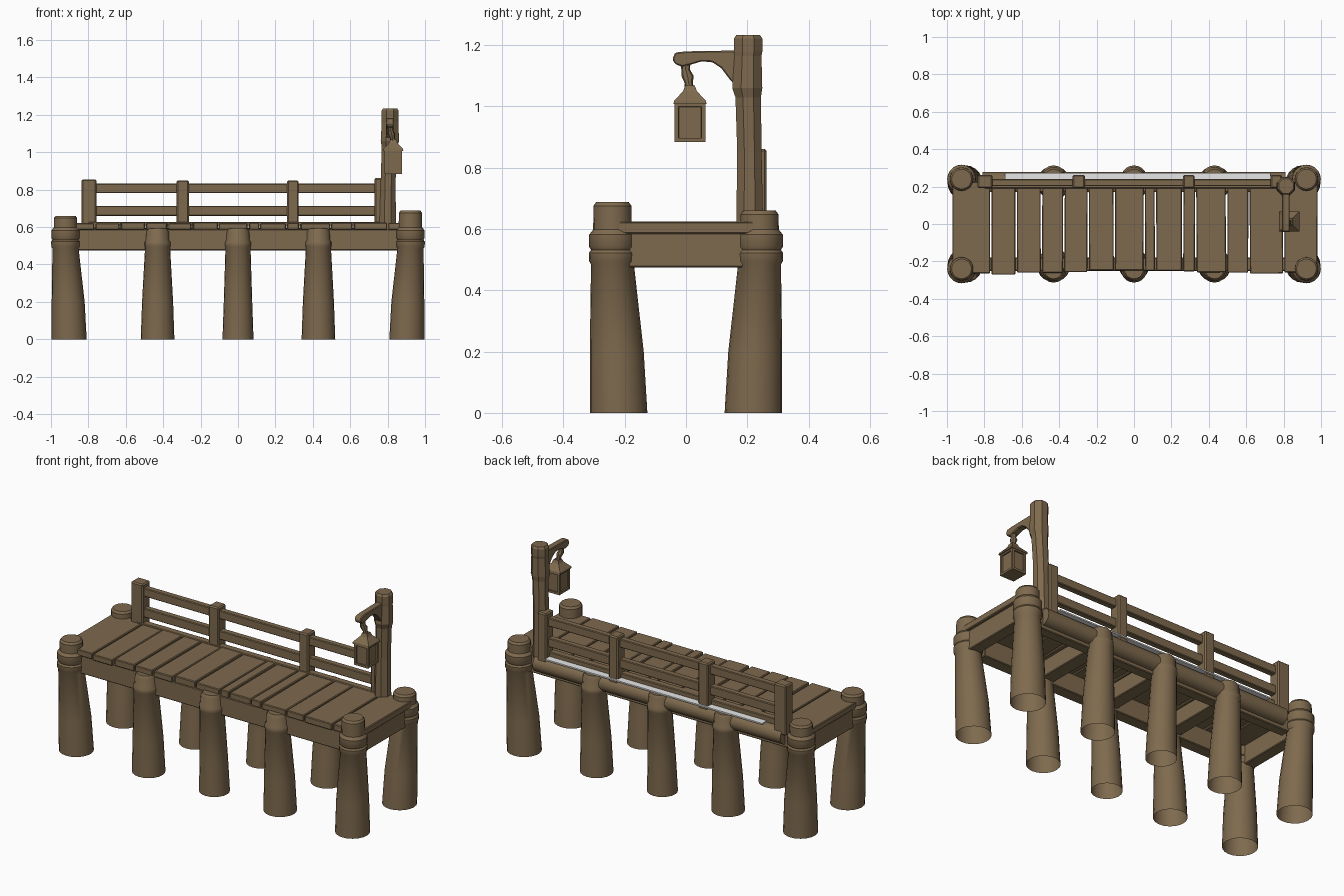
import bpy, bmesh, math, random
from mathutils import Vector, Matrix

if "Cube" in bpy.data.objects:
    bpy.data.objects.remove(bpy.data.objects["Cube"])
random.seed(4)

def material(name, col):
    m = bpy.data.materials.new(name)
    m.diffuse_color = (*col, 1)
    m.use_nodes = True
    m.node_tree.nodes["Principled BSDF"].inputs["Base Color"].default_value = m.diffuse_color
    return m

WOOD = material("brown wood", (0.21, 0.144, 0.076))
WHITE = material("pale strip", (0.8, 0.8, 0.8))

def finish(bm, name, mat=WOOD, smooth=False, bevel=0):
    bmesh.ops.recalc_face_normals(bm, faces=bm.faces)
    me = bpy.data.meshes.new(name)
    bm.to_mesh(me)
    bm.free()
    me.materials.append(mat)
    ob = bpy.data.objects.new(name, me)
    bpy.context.collection.objects.link(ob)
    if bevel:
        b = ob.modifiers.new("bevel", 'BEVEL')
        b.width = bevel
        b.segments = 1
    if smooth:
        bpy.context.view_layer.objects.active = ob
        ob.select_set(True)
        bpy.ops.object.shade_smooth_by_angle(angle=math.radians(35))
        ob.select_set(False)
    return ob

def box(name, x0, x1, y0, y1, z0, z1, mat=WOOD, bevel=0.004, rot=0):
    bm = bmesh.new()
    bmesh.ops.create_cube(bm, size=1)
    c = Vector(((x0 + x1) / 2, (y0 + y1) / 2, (z0 + z1) / 2))
    for v in bm.verts:
        p = Vector((v.co.x * (x1 - x0), v.co.y * (y1 - y0), v.co.z * (z1 - z0)))
        v.co = c + Matrix.Rotation(rot, 3, 'Z') @ p
    return finish(bm, name, mat, bevel=bevel)

def loft(name, rings, n=20, bottom=False, phase=0.0, smooth=True):
    """Rings of (z, radius, centre x, centre y) skinned together."""
    bm = bmesh.new()
    loops = []
    for z, r, cx, cy in rings:
        loops.append([bm.verts.new((cx + r * math.cos(phase + 2 * math.pi * i / n),
                                    cy + r * math.sin(phase + 2 * math.pi * i / n), z))
                      for i in range(n)])
    for a, b in zip(loops, loops[1:]):
        for i in range(n):
            j = (i + 1) % n
            bm.faces.new((a[i], a[j], b[j], b[i]))
    bm.faces.new(loops[-1])
    if bottom:
        bm.faces.new(loops[0])
    return finish(bm, name, smooth=smooth)

# Pilings: tall banded ones at the corners, short ones between
for sy in (-1, 1):
    for sx in (-1, 1):
        top = 0.688 if (sx, sy) == (1, -1) else 0.66
        bx, by, tx, ty = 0.903 * sx, 0.22 * sy, 0.922 * sx, 0.24 * sy
        prof = [(0.485, 0.070), (0.495, 0.076), (0.522, 0.077), (0.532, 0.070),
                (0.542, 0.076), (0.582, 0.076), (0.598, 0.063), (top - 0.012, 0.062), (top, 0.053)]
        loft("corner_piling", [(0, 0.094, bx, by), (0.2, 0.088, bx + 0.005 * sx, by + 0.006 * sy)]
             + [(z, r, tx, ty) for z, r in prof])
    for x, r in ((-0.43, 0.09), (0, 0.083), (0.43, 0.09)):
        prof = [(0.49, 0.067), (0.497, 0.070), (0.52, 0.070), (0.53, 0.063), (0.575, 0.061), (0.593, 0.05)]
        loft("middle_piling", [(0, r, x, 0.22 * sy), (0.2, r - 0.007, x, 0.226 * sy)]
             + [(z, q, x, 0.243 * sy) for z, q in prof])

# Support beams under the deck
box("front_beam", -0.86, 0.86, -0.25, -0.18, 0.475, 0.588)
box("back_beam", -0.86, 0.86, 0.17, 0.23, 0.475, 0.588)
for sx in (-1, 1):
    box("end_beam", 0.93 * sx - 0.035, 0.93 * sx + 0.035, -0.2, 0.2, 0.475, 0.588)
for x in (-0.43, 0, 0.43):
    box("cross_beam", x - 0.04, x + 0.04, -0.2, 0.2, 0.49, 0.588)

# Round log along the back edge
bm = bmesh.new()
bmesh.ops.create_cone(bm, cap_ends=True, segments=14, radius1=0.05, radius2=0.05, depth=1.62,
                      matrix=Matrix.Translation((0, 0.228, 0.545)) @ Matrix.Rotation(math.pi / 2, 4, 'Y'))
finish(bm, "back_log", smooth=True)
box("pale_strip", -0.69, 0.73, 0.19, 0.274, 0.594, 0.602, WHITE, 0)

# Deck planks
edges = [-0.975, -0.765, -0.63, -0.495, -0.375, -0.245, -0.105, 0.055,
         0.115, 0.26, 0.33, 0.495, 0.615, 0.80, 0.985]
for i, (a, b) in enumerate(zip(edges, edges[1:])):
    end = i in (0, len(edges) - 2)
    front = -0.262 + 0.012 * math.cos(3 * (a + b) / 2) * (0 if end else 1) + random.uniform(-0.004, 0.004)
    lift = random.uniform(-0.003, 0.003)
    box("deck_plank", a + 0.004, b - 0.004, front, 0.225 if end else 0.205,
        0.585, 0.623 + lift, rot=random.uniform(-0.008, 0.008))

# Railing along the back
for x, w, top in ((-0.797, 0.08, 0.855), (-0.295, 0.066, 0.85), (0.293, 0.062, 0.85), (0.76, 0.06, 0.862)):
    box("rail_post", x - w / 2, x + w / 2, 0.192, 0.263, 0.56, top, bevel=0.007)
box("top_rail", -0.79, 0.77, 0.203, 0.24, 0.782, 0.832)
box("lower_rail", -0.79, 0.77, 0.203, 0.24, 0.66, 0.713)
box("deck_edge_rail", -0.80, 0.80, 0.190, 0.232, 0.59, 0.628)

# Lantern post with thicker head
loft("lantern_post", [(0.58, 0.048, 0.80, 0.208), (0.85, 0.043, 0.803, 0.207), (1.03, 0.045, 0.81, 0.203),
                      (1.06, 0.053, 0.812, 0.2), (1.165, 0.048, 0.813, 0.202), (1.18, 0.050, 0.813, 0.203),
                      (1.222, 0.050, 0.813, 0.203), (1.233, 0.042, 0.813, 0.203)],
     n=8, phase=math.pi / 8, smooth=False)

# Bracket arm: side profile (y, z) extruded along x
arm = [(0.175, 1.183), (0.0, 1.18), (-0.035, 1.176), (-0.045, 1.155), (-0.035, 1.138), (-0.012, 1.13),
       (0.02, 1.138), (0.05, 1.147), (0.085, 1.145), (0.115, 1.125), (0.145, 1.085), (0.175, 1.06)]
bm = bmesh.new()
f = bm.faces.new([bm.verts.new((0.792, y, z)) for y, z in arm])
ext = bmesh.ops.extrude_face_region(bm, geom=[f])
bmesh.ops.translate(bm, vec=(0.04, 0, 0), verts=[v for v in ext["geom"] if isinstance(v, bmesh.types.BMVert)])
finish(bm, "bracket_arm", bevel=0.004)

# Lantern: hook, roof and body with inset panes
LX, LY = 0.83, 0.013
loft("lantern_hook", [(1.05, 0.018, LX, LY), (1.075, 0.013, LX - 0.004, LY - 0.004),
                      (1.1, 0.02, LX - 0.01, LY - 0.008), (1.12, 0.014, LX - 0.014, LY - 0.014),
                      (1.15, 0.018, LX - 0.016, LY - 0.016)], n=8)
Q = math.pi / 4
loft("lantern_roof", [(1.008, 0.076, LX, LY), (1.018, 0.074, LX, LY), (1.05, 0.032, LX, LY),
                      (1.068, 0.022, LX, LY)], n=4, bottom=True, phase=Q, smooth=False)
bm = bmesh.new()
bmesh.ops.create_cube(bm, size=1)
bmesh.ops.transform(bm, verts=bm.verts, matrix=Matrix.Translation((LX, LY, 0.948))
                    @ Matrix.Diagonal((0.092, 0.1, 0.128, 1)))
bmesh.ops.recalc_face_normals(bm, faces=bm.faces)
sides = [f for f in bm.faces if abs(f.normal.z) < 0.5]
bmesh.ops.inset_individual(bm, faces=sides, thickness=0.018, depth=0)
bmesh.ops.inset_individual(bm, faces=sides, thickness=0.001, depth=-0.008)
finish(bm, "lantern_body")
